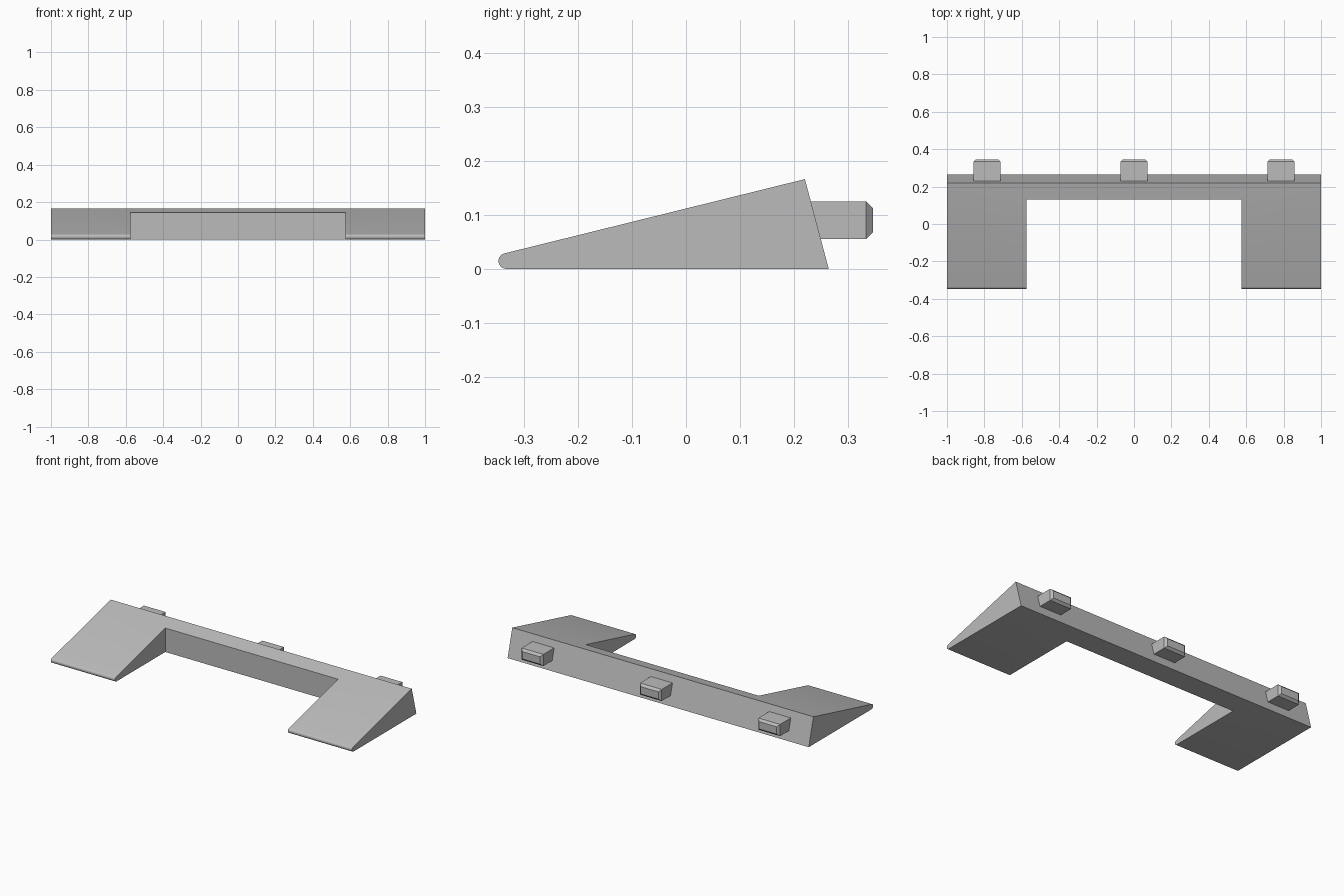
import bpy, bmesh
from math import sin, cos, radians

if "Cube" in bpy.data.objects:
    bpy.data.objects.remove(bpy.data.objects["Cube"], do_unlink=True)

grey = bpy.data.materials.new("plain grey")
grey.use_nodes = True
colour = (0.5, 0.5, 0.5, 1)
grey.diffuse_color = colour
grey.node_tree.nodes["Principled BSDF"].inputs["Base Color"].default_value = colour


def make_object(name, bm):
    bmesh.ops.recalc_face_normals(bm, faces=bm.faces)
    mesh = bpy.data.meshes.new(name)
    bm.to_mesh(mesh)
    bm.free()
    mesh.materials.append(grey)
    obj = bpy.data.objects.new(name, mesh)
    bpy.context.collection.objects.link(obj)
    return obj


def box(name, low, high):
    bm = bmesh.new()
    bmesh.ops.create_cube(bm, size=1)
    for v in bm.verts:
        v.co = [high[i] if v.co[i] > 0 else low[i] for i in range(3)]
    return make_object(name, bm)


# Wedge body: side profile with a rounded toe, swept across the full width
half_width = 1.0
toe_y, toe_r, steps = -0.3325, 0.0145, 10
profile = [(0.264, 0), (0.22, 0.166)]
for i in range(steps + 1):
    a = radians(104 + 166 * i / steps)
    profile.append((toe_y + toe_r * cos(a), toe_r + toe_r * sin(a)))
bm = bmesh.new()
side = bm.faces.new([bm.verts.new((-half_width, y, z)) for y, z in profile])
swept = bmesh.ops.extrude_face_region(bm, geom=[side], use_keep_orig=True)
moved = [e for e in swept["geom"] if isinstance(e, bmesh.types.BMVert)]
bmesh.ops.translate(bm, verts=moved, vec=(2 * half_width, 0, 0))
body = make_object("ramp_body", bm)

# Notch between the two ramps
cutter = box("notch_cutter", (-0.574, -0.6, -0.2), (0.574, 0.13, 0.4))
cutter.hide_render = True
notch = body.modifiers.new("notch", "BOOLEAN")
notch.operation = "DIFFERENCE"
notch.solver = "EXACT"
notch.object = cutter
bpy.context.view_layer.objects.active = body
body.select_set(True)
bpy.ops.object.modifier_apply(modifier=notch.name)
bpy.data.objects.remove(cutter, do_unlink=True)
bpy.ops.object.shade_smooth_by_angle(angle=radians(30))

# Pegs on the sloped back, with chamfered ends
for name, x in (("right_peg", -0.786), ("middle_peg", 0), ("left_peg", 0.786)):
    peg = box(name, (x - 0.072, 0.21, 0.055), (x + 0.072, 0.346, 0.125))
    bm = bmesh.new()
    bm.from_mesh(peg.data)
    end = [e for e in bm.edges if all(v.co.y > 0.3 for v in e.verts)]
    bmesh.ops.bevel(bm, geom=end, offset=0.013, segments=1, affect="EDGES")
    bm.to_mesh(peg.data)
    bm.free()
